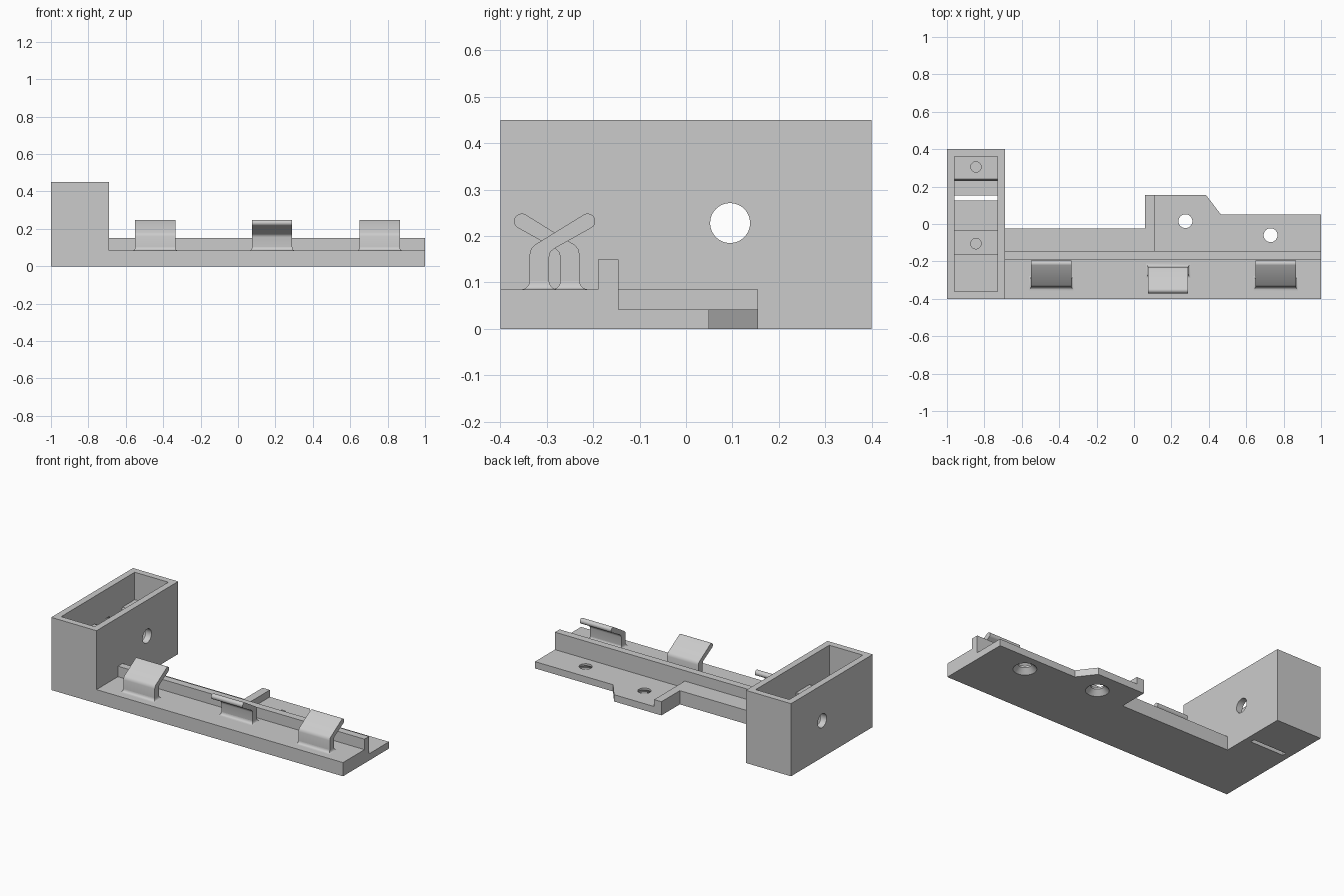
import bpy, bmesh, math
from mathutils import Vector, Matrix

if "Cube" in bpy.data.objects:
    bpy.data.objects.remove(bpy.data.objects["Cube"], do_unlink=True)

grey = bpy.data.materials.new("plain_grey")
grey.use_nodes = True
grey.diffuse_color = (0.6, 0.6, 0.6, 1)
grey.node_tree.nodes["Principled BSDF"].inputs["Base Color"].default_value = grey.diffuse_color


def finish(name, bm):
    bmesh.ops.recalc_face_normals(bm, faces=bm.faces)
    mesh = bpy.data.meshes.new(name)
    bm.to_mesh(mesh)
    bm.free()
    mesh.materials.append(grey)
    ob = bpy.data.objects.new(name, mesh)
    bpy.context.collection.objects.link(ob)
    return ob


def prism(name, points, low, high, axis="z"):
    """Extrude an outline along z (x, y points) or along x (y, z points)."""
    bm = bmesh.new()
    if axis == "z":
        verts = [bm.verts.new((a, b, low)) for a, b in points]
        step = Vector((0, 0, high - low))
    else:
        verts = [bm.verts.new((low, a, b)) for a, b in points]
        step = Vector((high - low, 0, 0))
    face = bm.faces.new(verts)
    out = bmesh.ops.extrude_face_region(bm, geom=[face])
    moved = [g for g in out["geom"] if isinstance(g, bmesh.types.BMVert)]
    bmesh.ops.translate(bm, verts=moved, vec=step)
    return finish(name, bm)


def box(name, x0, x1, y0, y1, z0, z1):
    return prism(name, [(x0, y0), (x1, y0), (x1, y1), (x0, y1)], z0, z1)


def cone(name, centre, r_low, r_high, depth, along_x=False):
    bm = bmesh.new()
    turn = Matrix.Rotation(math.pi / 2, 4, "Y") if along_x else Matrix()
    bmesh.ops.create_cone(bm, cap_ends=True, segments=48, radius1=r_low, radius2=r_high,
                          depth=depth, matrix=Matrix.Translation(centre) @ turn)
    return finish(name, bm)


def cut(target, cutters):
    for cutter in cutters:
        cutter.hide_render = True
        mod = target.modifiers.new("cut", "BOOLEAN")
        mod.operation = "DIFFERENCE"
        mod.solver = "EXACT"
        mod.object = cutter
        bpy.context.view_layer.objects.active = target
        bpy.ops.object.modifier_apply(modifier=mod.name)
        bpy.data.objects.remove(cutter, do_unlink=True)


def smooth(ob):
    bpy.ops.object.select_all(action="DESELECT")
    ob.select_set(True)
    bpy.context.view_layer.objects.active = ob
    bpy.ops.object.shade_smooth_by_angle(angle=math.radians(35))


# Open-topped housing with a cable hole and a floor slot
housing = box("housing", -1, -0.69, -0.4, 0.4, 0, 0.45)
cut(housing, [
    box("cavity", -0.96, -0.73, -0.36, 0.36, 0.04, 0.6),
    cone("cable_hole", (-0.845, 0.095, 0.228), 0.043, 0.043, 0.6, True),
    box("floor_slot", -0.96, -0.73, 0.125, 0.152, -0.1, 0.1),
])
smooth(housing)

# Mounting blocks inside the housing, each with a blind screw hole
TOP = 0.28
blocks = {
    "rear_mount_block": ([(0.23, 0.04), (0.36, 0.04), (0.36, TOP), (0.24, TOP), (0.23, TOP - 0.02)], 0.305),
    "front_mount_block": ([(-0.165, 0.04), (-0.035, 0.04), (-0.035, TOP), (-0.165, TOP)], -0.105),
}
for name, (outline, hole_y) in blocks.items():
    block = prism(name, outline, -0.96, -0.73, "x")
    cut(block, [cone("screw_hole", (-0.845, hole_y, TOP), 0.028, 0.028, 0.24)])
    smooth(block)

# Long base, with a raised arm reaching back
prism("base", [(-0.69, -0.4), (1, -0.4), (1, -0.145), (0.11, -0.145),
               (0.11, 0.155), (0.06, 0.155), (0.06, -0.025), (-0.69, -0.025)], 0, 0.085)

# Thin rear plate with countersunk screw holes
plate = prism("rear_plate", [(0.11, -0.145), (1, -0.145), (1, 0.05), (0.465, 0.05),
                             (0.385, 0.155), (0.11, 0.155)], 0, 0.042)
for x, y in ((0.275, 0.015), (0.73, -0.06)):
    cut(plate, [cone("through_hole", (x, y, 0.02), 0.037, 0.037, 0.2),
                cone("countersink", (x, y, 0.01), 0.075, 0.037, 0.04)])
smooth(plate)

# Upright rail along the base
box("rail", -0.69, 1, -0.19, -0.145, 0.085, 0.15)

# Hooked clips: a stem that bends into a slanted arm with a rounded tip
MID = -0.283
tip = Vector((-0.212, 0.232))
arc = [tip + 0.0165 * Vector((math.cos(a), math.sin(a)))
       for a in (math.radians(120 - 18 * i) for i in range(11))]
hook = [(-0.337, 0.08), (-0.337, 0.16), (-0.334, 0.172), (-0.326, 0.181)]
hook += [tuple(p) for p in arc]
hook += [(-0.284, 0.173), (-0.292, 0.166), (-0.295, 0.155), (-0.295, 0.08)]


def clip(name, x0, side):
    x1 = x0 + 0.215
    outline = [(MID + side * (y - MID), z) for y, z in hook]
    smooth(prism(name, outline, x0, x1, "x"))
    # Flared foot, lofted from widening rectangles
    ya, yb = sorted(MID + side * (y - MID) for y in (-0.337, -0.295))
    bm = bmesh.new()
    rings = []
    for i in range(6):
        a = math.pi / 2 * i / 5
        grow = 0.018 * (1 - math.sin(a))
        z = 0.085 + 0.018 * (1 - math.cos(a))
        g = grow * 0.6
        rings.append([bm.verts.new(v) for v in (
            (x0 - g, ya - grow, z), (x1 + g, ya - grow, z),
            (x1 + g, yb + grow, z), (x0 - g, yb + grow, z))])
    for low, high in zip(rings, rings[1:]):
        for i in range(4):
            j = (i + 1) % 4
            bm.faces.new((low[i], low[j], high[j], high[i]))
    bm.faces.new(rings[0])
    bm.faces.new(rings[-1])
    smooth(finish(name + "_foot", bm))


clip("right_clip", -0.55, 1)
clip("middle_clip", 0.075, -1)
clip("left_clip", 0.65, 1)
